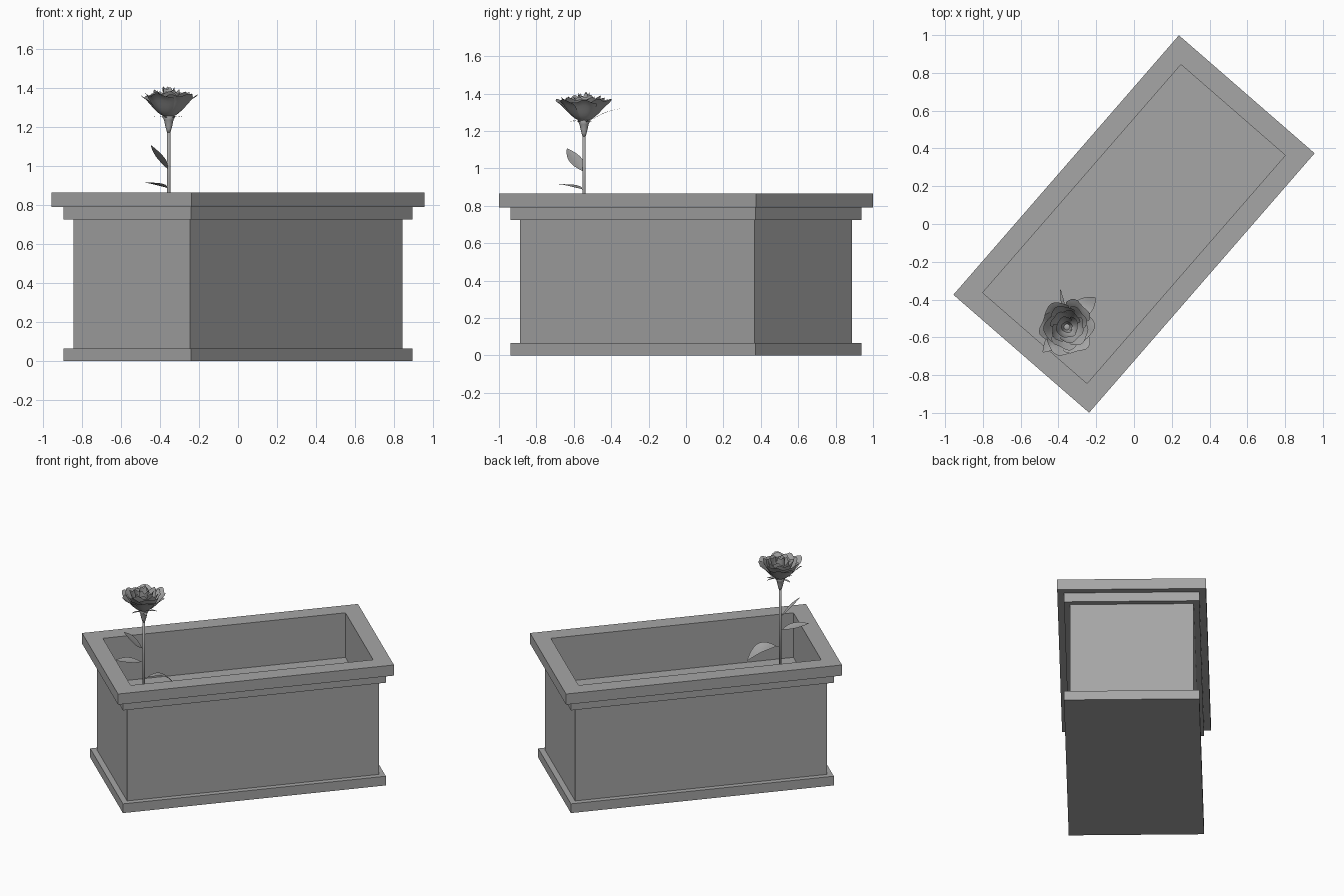
import bpy, bmesh, math, random
from math import sin, cos, pi, radians
from mathutils import Vector

random.seed(4)
cube = bpy.data.objects.get("Cube")
if cube:
    bpy.data.objects.remove(cube, do_unlink=True)

GREY = (0.38, 0.38, 0.38, 1)
mat = bpy.data.materials.new("stone_grey")
mat.use_nodes = True
mat.diffuse_color = GREY
mat.node_tree.nodes["Principled BSDF"].inputs["Base Color"].default_value = GREY

STEM = Vector((-0.355, -0.545, 0))


def finish(name, bm, smooth=True):
    bmesh.ops.recalc_face_normals(bm, faces=bm.faces)
    me = bpy.data.meshes.new(name)
    bm.to_mesh(me)
    bm.free()
    me.materials.append(mat)
    ob = bpy.data.objects.new(name, me)
    bpy.context.collection.objects.link(ob)
    if smooth:
        me.shade_smooth()
    return ob


def skin(bm, rings, closed=True):
    """Bridge consecutive point rows with quads."""
    rows = [[bm.verts.new(p) for p in ring] for ring in rings]
    n = len(rows[0])
    for a, b in zip(rows, rows[1:]):
        for i in range(n if closed else n - 1):
            j = (i + 1) % n
            bm.faces.new((a[i], a[j], b[j], b[i]))
    return rows


# Planter: stepped rectangular profile from underside, over the rim, to the floor
def planter():
    length, width = 1.82, 0.952
    profile = [(0.043, 0), (0.043, 0.065), (0.08, 0.065), (0.08, 0.725),
               (0.043, 0.725), (0.043, 0.79), (0, 0.79), (0, 0.865),
               (0.11, 0.865), (0.11, 0.55)]
    corners = [(-1, -1), (1, -1), (1, 1), (-1, 1)]
    bm = bmesh.new()
    rows = skin(bm, [[(sx * (length / 2 - d), sy * (width / 2 - d), z)
                      for sx, sy in corners] for d, z in profile])
    bm.faces.new(rows[0])
    bm.faces.new(rows[-1])
    ob = finish("planter_box", bm, smooth=False)
    ob.rotation_euler.z = radians(49)


# Stem and flared calyx, turned around the stem axis
def turned(name, profile, sides=12):
    bm = bmesh.new()
    rows = skin(bm, [[STEM + Vector((r * cos(2 * pi * i / sides), r * sin(2 * pi * i / sides), z))
                      for i in range(sides)] for r, z in profile])
    bm.faces.new(rows[0])
    bm.faces.new(rows[-1])
    finish(name, bm)


# Leaf: pointed blade along a line with a fold at the midrib and a droop
def leaf(name, root, tip, side, width, droop=0.0, fold=0.1):
    root, tip = Vector(root), Vector(tip)
    d = tip - root
    side = Vector(side)
    side = (side - d * side.dot(d) / d.length_squared).normalized()
    up = d.cross(side).normalized()
    if up.z < 0:
        up = -up
    rows = []
    for i in range(11):
        t = i / 10
        blade = max(0, (t - 0.12) / 0.88)
        w = width / 2 * sin(pi * blade ** 0.85) ** 0.8 if 0 < blade < 1 else 0
        w = max(w, 0.003)
        mid = root + d * t + up * droop * sin(pi * t)
        rows.append([mid + side * w * s + up * fold * w * abs(s) for s in (-1, -0.5, 0, 0.5, 1)])
    bm = bmesh.new()
    skin(bm, rows, closed=False)
    finish(name, bm)


# Petal: curved patch swept around the stem axis, flaring outward with a wavy lip
def petal(name, turn, reach, z0, height, spread, flare):
    phase = random.uniform(0, 2 * pi)
    rows = []
    for i in range(9):
        row = []
        for j in range(11):
            v = j / 5 - 1
            u = i / 8 * (1 - 0.14 * v ** 4)
            half = spread * sin(pi * (0.15 + 0.62 * u)) ** 0.6
            a = turn + half * v
            r = 0.012 + (reach - 0.012) * (sin(u * pi / 2) ** 0.9 * (1 - flare) + u ** 3 * flare)
            r *= 1 + 0.06 * v * u + 0.05 * u * u * sin(4 * v + phase)
            z = z0 + height * (u ** 1.5 - flare * 0.5 * u ** 6)
            z += 0.008 * u * u * sin(5 * v + phase)
            row.append(STEM + Vector((r * cos(a), r * sin(a), z)))
        rows.append(row)
    bm = bmesh.new()
    skin(bm, rows, closed=False)
    finish(name, bm)


planter()
turned("stem", [(0.009, 0.55), (0.009, 0.95), (0.008, 1.2)])
turned("calyx", [(0.008, 1.17), (0.014, 1.19), (0.019, 1.21), (0.024, 1.235),
                 (0.033, 1.252), (0.022, 1.27)])

# Leaves on the stem
leaf("upper_leaf", STEM + Vector((0, 0, 0.975)), (-0.445, -0.635, 1.105), (0.3, -1, 0.2), 0.085)
leaf("middle_leaf", STEM + Vector((0, 0, 0.885)), (-0.482, -0.678, 0.915), (1, -1, 0), 0.085, 0.005)
leaf("lower_leaf", STEM + Vector((0, 0, 0.77)), (-0.205, -0.39, 0.69), (1, -1, 0.3), 0.1, 0.05)

# Flower head: petal layers from outside in
layers = [("outer", 6, 0.148, 1.252, 0.135, 0.72, 0.35),
          ("second", 5, 0.118, 1.256, 0.135, 0.78, 0.25),
          ("third", 5, 0.088, 1.26, 0.13, 0.8, 0.15),
          ("inner", 4, 0.058, 1.262, 0.13, 0.95, 0.1),
          ("heart", 3, 0.03, 1.265, 0.135, 1.25, 0.0)]
for k, (label, count, reach, z0, height, spread, flare) in enumerate(layers):
    for n in range(count):
        turn = 2 * pi * n / count + 0.6 * k + random.uniform(-0.12, 0.12)
        petal(f"{label}_petal_{n + 1}", turn, reach * random.uniform(0.94, 1.03), z0,
              height * random.uniform(0.92, 1.03), spread, flare)

# Narrow sepals under the head, the rear one longest
for n in range(5):
    a = radians(100) + 2 * pi * n / 5
    reach, tip_z = (0.2, 1.32) if n == 0 else (0.085, 1.25)
    out = Vector((cos(a), sin(a), 0))
    leaf(f"sepal_{n + 1}", STEM + out * 0.02 + Vector((0, 0, 1.245)),
         STEM + out * reach + Vector((0, 0, tip_z)), (-sin(a), cos(a), 0), 0.02, 0.012 if n == 0 else 0.006)
